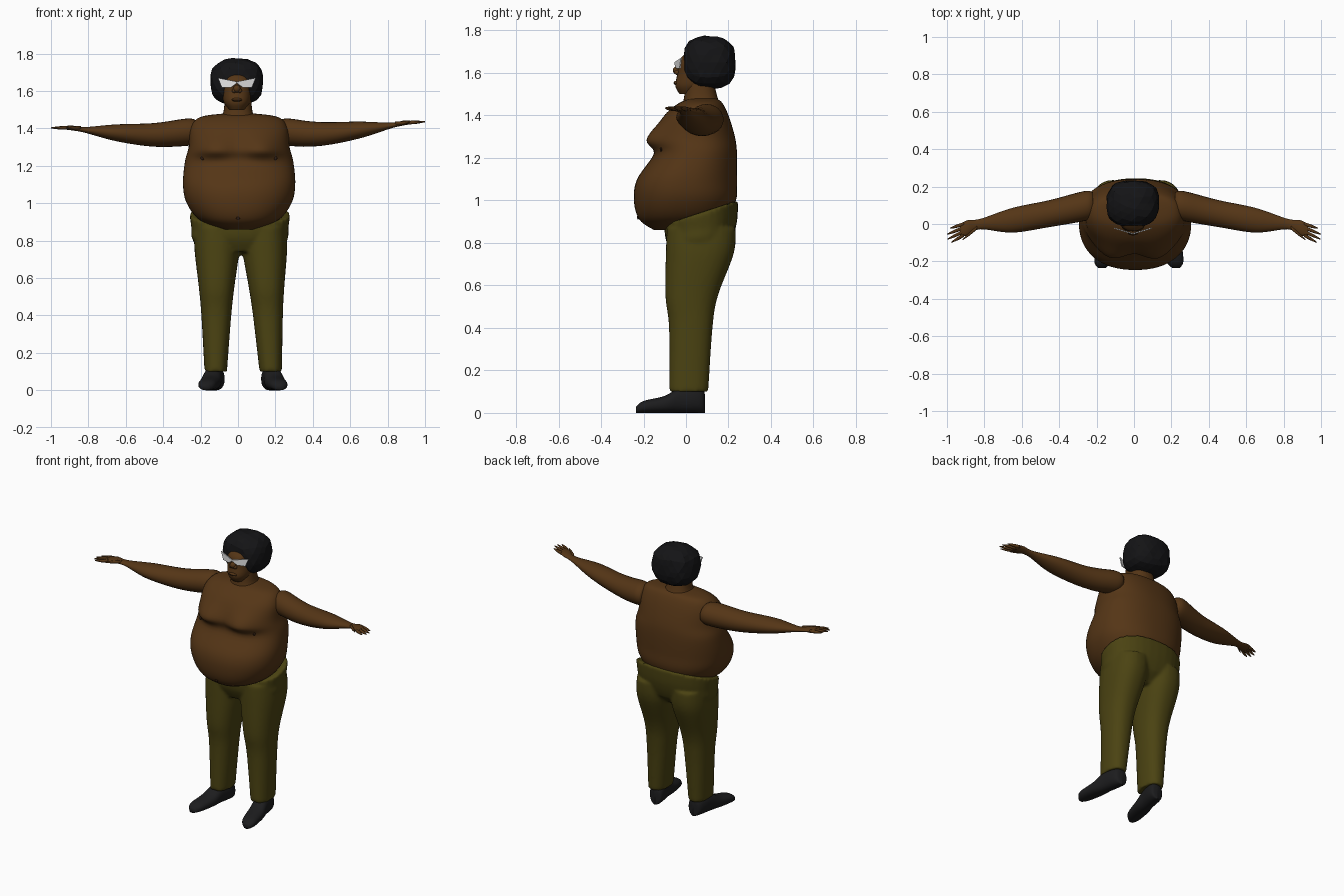
import bpy, bmesh, math, random
from mathutils import Vector

if "Cube" in bpy.data.objects:
    bpy.data.objects.remove(bpy.data.objects["Cube"])
random.seed(4)


def material(name, *colour):
    mat = bpy.data.materials.new(name)
    mat.use_nodes = True
    mat.diffuse_color = (*colour, 1)
    shader = mat.node_tree.nodes["Principled BSDF"]
    shader.inputs["Base Color"].default_value = (*colour, 1)
    shader.inputs["Roughness"].default_value = 0.8
    return mat


skin = material("brown skin", 0.09, 0.036, 0.008)
dark_skin = material("dark skin", 0.03, 0.012, 0.005)
cloth = material("olive cloth", 0.07, 0.056, 0.006)
black_hair = material("black hair", 0.007, 0.007, 0.008)
leather = material("black leather", 0.012, 0.012, 0.013)
white = material("white lens", 0.8, 0.8, 0.8)


def finish(name, bm, mat, smooth=True):
    bmesh.ops.recalc_face_normals(bm, faces=bm.faces)
    for face in bm.faces:
        face.smooth = smooth
    mesh = bpy.data.meshes.new(name)
    bm.to_mesh(mesh)
    bm.free()
    mesh.materials.append(mat)
    part = bpy.data.objects.new(name, mesh)
    bpy.context.collection.objects.link(part)
    return part


def spline(rows, steps):
    """Smooth a list of stations with a Catmull-Rom curve."""
    padded = [rows[0], *rows, rows[-1]]
    for before, start, end, after in zip(padded, rows, rows[1:], padded[3:]):
        for k in range(steps):
            t = k / steps
            yield [b + t / 2 * (c - a + t * (2 * a - 5 * b + 4 * c - d + t * (3 * (b - c) + d - a)))
                   for a, b, c, d in zip(before, start, end, after)]
    yield rows[-1]


def signed_power(value, exponent):
    return math.copysign(abs(value) ** exponent, value)


def loft(bm, rows, axis="z", power=2.3, segments=32, steps=6, warp=Vector):
    """Each row is: position on axis, two centre coordinates, two radii."""
    rings = []
    for along, centre_a, centre_b, radius_a, radius_b in spline(rows, steps):
        ring = []
        for j in range(segments):
            angle = math.tau * j / segments
            a = centre_a + radius_a * signed_power(math.cos(angle), 2 / power)
            b = centre_b + radius_b * signed_power(math.sin(angle), 2 / power)
            point = {"x": (along, a, b), "y": (a, along, b), "z": (a, b, along)}[axis]
            ring.append(bm.verts.new(warp(Vector(point))))
        rings.append(ring)
    for low, high in zip(rings, rings[1:]):
        for j in range(segments):
            bm.faces.new((low[j], low[j - 1], high[j - 1], high[j]))
    bm.faces.new(rings[0])
    bm.faces.new(rings[-1])


def upright(centre, rows):
    """Turn rows of height, half width, front and back into loft rows."""
    return [(z, centre, (front + back) / 2, width, (back - front) / 2)
            for z, width, front, back in rows]


def ellipsoid(name, location, radii, mat):
    bm = bmesh.new()
    bmesh.ops.create_uvsphere(bm, u_segments=16, v_segments=10, radius=1)
    bmesh.ops.scale(bm, vec=radii, verts=bm.verts)
    bmesh.ops.translate(bm, vec=location, verts=bm.verts)
    return finish(name, bm, mat)


# Torso with a round belly and a heavy chest
def chest(point):
    if point.y < 0:
        across = (abs(point.x) - 0.13) / 0.1
        height = point.z - 1.28
        height /= 0.08 if height > 0 else 0.04
        point.y -= 0.05 * math.exp(-across ** 2 - height ** 2)
    return point


bm = bmesh.new()
loft(bm, upright(0.006, [
    (0.86, 0.08, -0.15, 0.05), (0.91, 0.21, -0.22, 0.18), (1, 0.28, -0.245, 0.235),
    (1.1, 0.3, -0.23, 0.24), (1.22, 0.29, -0.15, 0.24), (1.3, 0.27, -0.145, 0.23),
    (1.4, 0.26, -0.1, 0.2), (1.46, 0.21, -0.03, 0.17), (1.48, 0.08, 0.03, 0.14)]),
    segments=64, warp=chest)
torso = finish("torso", bm, skin)

# Small dark marks sitting on the torso surface
bpy.context.view_layer.update()
for name, x, z in (("right_nipple", -0.19, 1.24), ("left_nipple", 0.2, 1.24), ("navel", 0, 0.92)):
    hit, location, normal, index = torso.ray_cast((x, -1, z), (0, 1, 0))
    ellipsoid(name, location, Vector((0.01, 0.005, 0.01)), dark_skin)


# Trousers: hips with a sloping waist, fused to two legs
def waist(point):
    blend = min(max((point.z - 0.8) / 0.12, 0), 1)
    point.z += 0.33 * point.y * blend
    return point


bm = bmesh.new()
loft(bm, upright(0.01, [(0.74, 0.15, -0.06, 0.15), (0.8, 0.25, -0.09, 0.21),
                        (0.86, 0.26, -0.1, 0.24), (0.92, 0.27, -0.1, 0.245)]), warp=waist)
for side in (-1, 1):
    leg = []
    for row in ((0.1, 0.06, -0.08, 0.105), (0.4, 0.08, -0.08, 0.125), (0.55, 0.095, -0.097, 0.15),
                (0.75, 0.12, -0.095, 0.225), (0.87, 0.12, -0.09, 0.235)):
        spread, lean = 0.15 - 0.03 * row[0], 0.03 - 0.02 * row[0]
        leg += upright(lean + side * spread, [row])
    loft(bm, leg)
trousers = finish("trousers", bm, cloth)
fuse = trousers.modifiers.new("fuse", "REMESH")
fuse.mode, fuse.voxel_size, fuse.use_smooth_shade = "VOXEL", 0.01, True
soften = trousers.modifiers.new("soften", "SMOOTH")
soften.factor, soften.iterations = 0.5, 5

# Arms with hands, and shoes
for side, label in ((-1, "right"), (1, "left")):
    def lift(point):
        slope = 0.03 + 0.025 * side
        point.z += slope * max(abs(point.x) - 0.35, 0)
        point.x *= side
        return point

    def finger(x, y, angle, length):
        rows = []
        for t in (0, 0.5, 0.9, 1):
            radius = 0.002 + 0.008 * (1 - t ** 3)
            reach = t * length
            rows.append((x + reach * math.cos(angle), y - reach * math.sin(angle), 1.4, radius, radius))
        loft(bm, rows, axis="x", segments=10, steps=2, warp=lift)

    bm = bmesh.new()
    loft(bm, [(0.22, 0.1, 1.38, 0.07, 0.06), (0.27, 0.095, 1.38, 0.08, 0.073),
              (0.45, 0.056, 1.365, 0.072, 0.063), (0.65, 0.02, 1.375, 0.066, 0.045),
              (0.82, 0, 1.39, 0.028, 0.015), (0.89, -0.02, 1.4, 0.04, 0.013),
              (0.93, -0.035, 1.4, 0.035, 0.008)],
         axis="x", power=2, segments=24, warp=lift)
    for i in range(4):
        finger(0.91, -0.02 * i, 0.3 + 0.07 * i, 0.1 - 0.01 * (i - 1.5) ** 2)
    finger(0.84, -0.02, 0.7, 0.1)
    finish(label + "_arm", bm, skin)

    bm = bmesh.new()
    shoe = []
    for y, width, height in ((0.09, 0.01, 0.04), (0.08, 0.04, 0.055), (0.04, 0.05, 0.063),
                             (-0.03, 0.05, 0.06), (-0.1, 0.054, 0.04), (-0.2, 0.046, 0.028), (-0.235, 0.02, 0.015)):
        turnout = 0.18 * (0.05 - y)
        shoe.append((y, 0.026 + side * (0.147 + turnout), height, width, height))
    loft(bm, shoe, axis="y", segments=24)
    finish(label + "_shoe", bm, leather)

# Neck, head and face
bm = bmesh.new()
loft(bm, upright(0, [(1.44, 0.11, -0.02, 0.17), (1.48, 0.08, -0.01, 0.15), (1.56, 0.07, 0, 0.13)]))
finish("neck", bm, skin)
bm = bmesh.new()
loft(bm, upright(-0.006, [(1.5, 0.04, -0.03, 0.06), (1.54, 0.07, -0.05, 0.14), (1.6, 0.08, -0.04, 0.16),
                          (1.66, 0.08, -0.033, 0.17), (1.71, 0.05, 0.02, 0.14)]))
finish("head", bm, skin)
for name, x, z, radius in (("nose", 0, 1.612, 0.02), ("right_nostril", -0.015, 1.602, 0.012),
                           ("left_nostril", 0.015, 1.602, 0.012)):
    ellipsoid(name, (x - 0.006, -0.042, z), Vector((radius, radius, radius)), skin)
ellipsoid("lips", (-0.006, -0.047, 1.553), Vector((0.028, 0.011, 0.01)), skin)
ellipsoid("mouth_line", (-0.006, -0.053, 1.552), Vector((0.026, 0.006, 0.003)), dark_skin)

# Faceted, bulky hair
bm = bmesh.new()
bmesh.ops.create_icosphere(bm, subdivisions=3, radius=1)
power = 2.7
for vert in bm.verts:
    roundness = sum(abs(c) ** power for c in vert.co) ** (1 / power)
    vert.co *= random.uniform(0.965, 1.015) / roundness
bmesh.ops.scale(bm, vec=(0.142, 0.125, 0.125), verts=bm.verts)
bmesh.ops.translate(bm, vec=(-0.006, 0.11, 1.65), verts=bm.verts)
finish("hair", bm, black_hair, smooth=False)

# Wraparound glasses: two flared lenses that meet above the nose
outline = ((0, 1.65), (0.1, 1.67), (0.08, 1.62), (0.03, 1.62), (0, 1.642))
for side, label in ((-1, "right"), (1, "left")):
    bm = bmesh.new()
    bm.faces.new([bm.verts.new((side * x - 0.006, 0.3 * x - 0.052, z)) for x, z in outline])
    lens = finish(label + "_lens", bm, white, smooth=False)
    thickness = lens.modifiers.new("thickness", "SOLIDIFY")
    thickness.thickness, thickness.offset = 0.006, 0
